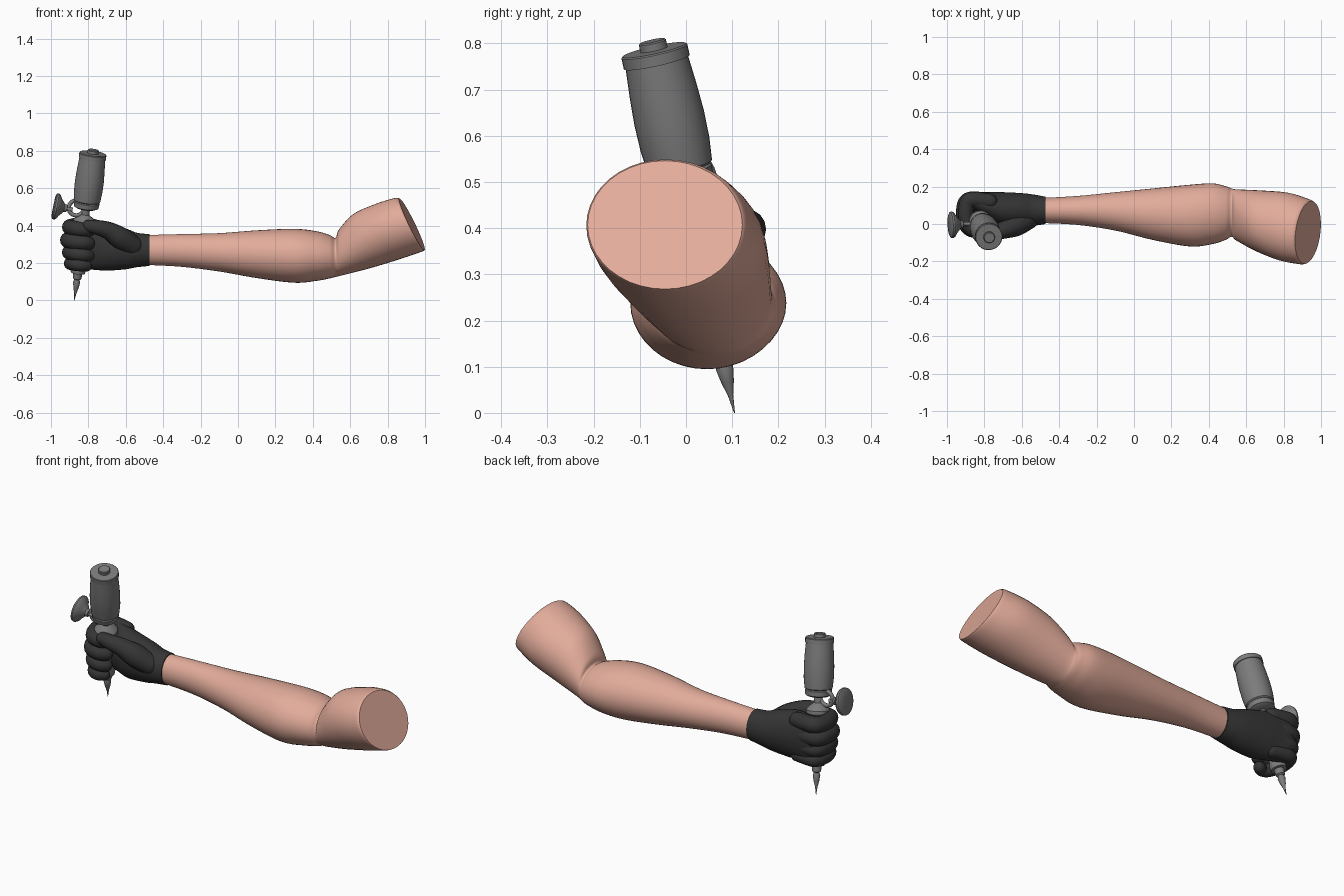
import bpy, bmesh, math
from mathutils import Vector

if "Cube" in bpy.data.objects:
    bpy.data.objects.remove(bpy.data.objects["Cube"])


def material(name, rgb):
    m = bpy.data.materials.new(name)
    m.diffuse_color = (*rgb, 1)
    m.use_nodes = True
    m.node_tree.nodes["Principled BSDF"].inputs["Base Color"].default_value = m.diffuse_color
    return m


SKIN = material("skin", (0.76, 0.41, 0.325))
GLOVE = material("black_glove", (0.036, 0.036, 0.036))
METAL = material("grey_metal", (0.2, 0.2, 0.2))


def smooth_keys(keys, steps):
    """Catmull-Rom interpolation through tuples of numbers."""
    out = []
    for i in range(len(keys) - 1):
        p = [keys[max(0, min(len(keys) - 1, i + k))] for k in (-1, 0, 1, 2)]
        for s in range(steps):
            t = s / steps
            out.append(tuple(0.5 * (2 * b + (c - a) * t + (2 * a - 5 * b + 4 * c - d) * t * t
                                    + (3 * b - a - 3 * c + d) * t ** 3) for a, b, c, d in zip(*p)))
    return out + [tuple(keys[-1])]


def skin_rings(name, rings, mat, angle=35):
    """Join a list of equal rings of points into a capped solid."""
    bm = bmesh.new()
    vs = [[bm.verts.new(p) for p in r] for r in rings]
    n = len(vs[0])
    for a, b in zip(vs, vs[1:]):
        for i in range(n):
            bm.faces.new((a[i], a[(i + 1) % n], b[(i + 1) % n], b[i]))
    bm.faces.new(vs[0])
    bm.faces.new(vs[-1])
    bmesh.ops.recalc_face_normals(bm, faces=bm.faces)
    me = bpy.data.meshes.new(name)
    bm.to_mesh(me)
    bm.free()
    me.materials.append(mat)
    ob = bpy.data.objects.new(name, me)
    bpy.context.collection.objects.link(ob)
    bpy.ops.object.select_all(action='DESELECT')
    ob.select_set(True)
    bpy.context.view_layer.objects.active = ob
    bpy.ops.object.shade_smooth_by_angle(angle=math.radians(angle))
    return ob


def limb(name, keys, mat, steps=6, n=40):
    """Sections along x: (x, y0, y1, z0, z1, lean in z, lean in y)."""
    rings = []
    for x, y0, y1, z0, z1, lz, ly in smooth_keys(keys, steps):
        ring = []
        for i in range(n):
            a = 2 * math.pi * i / n
            dy, dz = (y1 - y0) / 2 * math.cos(a), (z1 - z0) / 2 * math.sin(a)
            ring.append((x + lz * dz + ly * dy, (y0 + y1) / 2 + dy, (z0 + z1) / 2 + dz))
        rings.append(ring)
    return skin_rings(name, rings, mat)


def finger(name, keys, mat, n=16):
    """Round-ended tube through points (x, y, z, radius)."""
    pts = smooth_keys(keys, 6)
    pos = [Vector(p[:3]) for p in pts]
    path = []
    for i, p in enumerate(pos):
        t = (pos[min(i + 1, len(pos) - 1)] - pos[max(i - 1, 0)]).normalized()
        path.append((p, t, pts[i][3]))
    dome = [math.radians(d) for d in (20, 40, 60, 75, 87)]
    p, t, r = path[0]
    start = [(p - t * r * math.sin(d), t, r * math.cos(d)) for d in reversed(dome)]
    p, t, r = path[-1]
    end = [(p + t * r * math.sin(d), t, r * math.cos(d)) for d in dome]
    rings = []
    for p, t, r in start + path + end:
        side = t.cross(Vector((0, 0, 1))).normalized()
        up = side.cross(t)
        rings.append([p + r * (side * math.cos(2 * math.pi * i / n) + up * math.sin(2 * math.pi * i / n))
                      for i in range(n)])
    return skin_rings(name, rings, mat, 60)


def turned(name, base, axis, profile, mat, n=32):
    """Turned part: profile of (distance along axis, radius)."""
    axis = Vector(axis).normalized()
    u = axis.orthogonal().normalized()
    v = axis.cross(u)
    rings = [[Vector(base) + axis * t + max(r, 0.001) * (u * math.cos(2 * math.pi * i / n)
              + v * math.sin(2 * math.pi * i / n)) for i in range(n)] for t, r in profile]
    return skin_rings(name, rings, mat, 32)


# Bare arm: forearm, elbow crease, upper arm with a flat cut end
limb("arm", [
    (-0.48, 0.005, 0.14, 0.19, 0.35, 0, 0),
    (-0.30, -0.005, 0.15, 0.18, 0.355, 0, 0),
    (-0.10, -0.035, 0.17, 0.155, 0.36, 0, 0),
    (0.10, -0.085, 0.19, 0.12, 0.375, 0, 0),
    (0.30, -0.12, 0.21, 0.095, 0.383, 0, 0),
    (0.42, -0.107, 0.217, 0.105, 0.37, 0, 0),
    (0.49, -0.085, 0.202, 0.118, 0.35, 0, 0),
    (0.522, -0.068, 0.19, 0.126, 0.335, 0, 0),
    (0.55, -0.09, 0.185, 0.135, 0.38, -0.08, 0),
    (0.66, -0.145, 0.18, 0.172, 0.462, -0.3, 0.04),
    (0.80, -0.195, 0.168, 0.22, 0.517, -0.42, 0.1),
    (0.905, -0.215, 0.135, 0.258, 0.547, -0.48, 0.11),
    (0.93, -0.213, 0.122, 0.268, 0.546, -0.48, 0.11)], SKIN)

# Gloved palm and wrist
limb("gloved_palm", [
    (-0.473, 0.0, 0.146, 0.185, 0.355, 0, 0),
    (-0.54, -0.01, 0.158, 0.178, 0.362, 0, 0),
    (-0.60, -0.015, 0.165, 0.167, 0.385, 0, 0),
    (-0.70, -0.015, 0.17, 0.16, 0.415, 0, 0),
    (-0.78, 0.02, 0.17, 0.165, 0.43, 0, 0),
    (-0.85, 0.06, 0.168, 0.17, 0.43, 0, 0),
    (-0.89, 0.085, 0.155, 0.19, 0.41, 0, 0)], GLOVE)

# Four fingers curled round the grip: (name, z at knuckle, z at tip, radius, left x, tip x)
for name, z0, z1, r, left, tip in (
        ("index_finger", 0.395, 0.375, 0.041, -0.94, -0.80),
        ("middle_finger", 0.325, 0.305, 0.042, -0.95, -0.80),
        ("ring_finger", 0.26, 0.24, 0.038, -0.94, -0.80),
        ("little_finger", 0.2, 0.185, 0.034, -0.93, -0.81)):
    dz = z0 - z1
    finger(name, [
        (-0.77, 0.12, z0, r),
        (-0.86, 0.13, z0 + 0.003, r * 1.06),
        (left + r + 0.008, 0.11, z0, r * 1.04),
        (left + r, 0.04, z0 - dz * 0.2, r),
        (left + r + 0.025, -0.02, z0 - dz * 0.5, r),
        (tip - 0.03, -0.035, z1 + dz * 0.2, r * 0.95),
        (tip, -0.02, z1, r * 0.88)], GLOVE)

# Thumb over the front of the grip
finger("thumb", [
    (-0.56, 0.03, 0.29, 0.055), (-0.63, -0.005, 0.335, 0.06), (-0.69, -0.03, 0.372, 0.048),
    (-0.75, -0.045, 0.39, 0.04), (-0.80, -0.045, 0.398, 0.034)], GLOVE)

# Hand tool: needle tip, grip, neck, collar, barrel and cap turned on one slanted axis
TIP, AXIS = Vector((-0.875, 0.105, 0.0)), Vector((0.10, -0.175, 0.79)).normalized()
turned("needle_and_grip", TIP, AXIS, [
    (0, 0), (0.04, 0.006), (0.07, 0.014), (0.10, 0.019), (0.115, 0.014), (0.12, 0.022),
    (0.15, 0.025), (0.152, 0.038), (0.175, 0.042), (0.2, 0.036), (0.40, 0.04), (0.42, 0.06),
    (0.438, 0.06), (0.455, 0.047), (0.468, 0.03), (0.475, 0.022), (0.53, 0.022)], METAL)
turned("barrel", TIP, AXIS, [
    (0.505, 0.02), (0.507, 0.05), (0.515, 0.066), (0.54, 0.069), (0.545, 0.065), (0.55, 0.071),
    (0.60, 0.076), (0.66, 0.077), (0.72, 0.074), (0.785, 0.069)], METAL)
turned("barrel_cap", TIP, AXIS, [
    (0.783, 0.06), (0.784, 0.073), (0.808, 0.073), (0.811, 0.07), (0.812, 0.03),
    (0.828, 0.03), (0.831, 0.027)], METAL)

# Side adjusting knob: mushroom disc, stem and clamp ring
turned("side_knob", (-0.885, 0.0, 0.485), (-0.97, -0.05, 0.2), [
    (0, 0.012), (0.03, 0.012), (0.032, 0.02), (0.045, 0.022), (0.065, 0.045), (0.078, 0.066),
    (0.088, 0.072), (0.097, 0.07), (0.102, 0.06), (0.104, 0.02)], METAL)
bpy.ops.mesh.primitive_torus_add(location=(-0.865, 0.0, 0.495), rotation=(math.radians(90), 0, 0),
                                 major_radius=0.04, minor_radius=0.011,
                                 major_segments=28, minor_segments=10)
ring = bpy.context.object
ring.name = "clamp_ring"
ring.data.materials.append(METAL)
bpy.ops.object.shade_smooth_by_angle(angle=math.radians(40))
